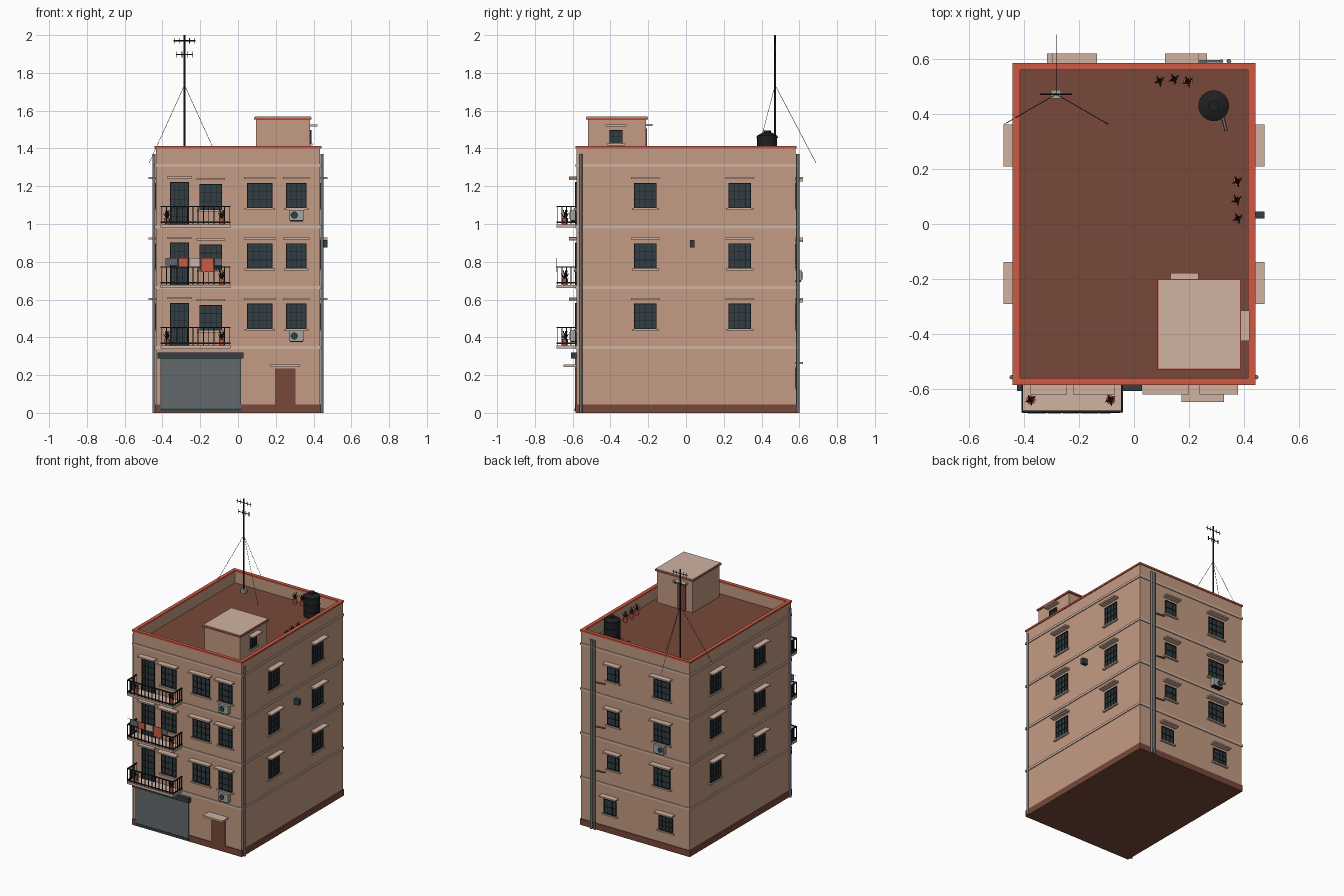
import bpy, bmesh, math
from mathutils import Vector, Matrix

if "Cube" in bpy.data.objects:
    bpy.data.objects.remove(bpy.data.objects["Cube"])


def lin(c):
    c /= 255
    return c / 12.92 if c <= 0.04045 else ((c + 0.055) / 1.055) ** 2.4


def mat(name, r, g, b):
    m = bpy.data.materials.new(name)
    m.diffuse_color = (lin(r), lin(g), lin(b), 1)
    m.use_nodes = True
    m.node_tree.nodes["Principled BSDF"].inputs["Base Color"].default_value = m.diffuse_color
    return m


WALL = mat("tan_plaster", 196, 155, 131)
LIGHT = mat("pale_concrete", 208, 179, 162)
BROWN = mat("dark_brown", 119, 72, 58)
RED = mat("terracotta", 207, 90, 68)
GREY = mat("shutter_grey", 98, 105, 108)
GLASS = mat("dark_glass", 50, 62, 68)
BLACK = mat("black_iron", 30, 32, 34)
PIPE = mat("pipe_grey", 112, 116, 117)
METAL = mat("light_grey", 165, 167, 163)
GREEN = mat("dark_leaf", 36, 48, 40)

parts = {}


def part(name, m):
    if name not in parts:
        parts[name] = (bmesh.new(), m)
    return parts[name][0]


def box(name, m, x0, x1, y0, y1, z0, z1):
    M = Matrix.Translation(((x0 + x1) / 2, (y0 + y1) / 2, (z0 + z1) / 2))
    M = M @ Matrix.Diagonal((abs(x1 - x0), abs(y1 - y0), abs(z1 - z0), 1))
    bmesh.ops.create_cube(part(name, m), size=1, matrix=M)


def rod(name, m, a, b, r1, r2=None, n=8):
    a, b = Vector(a), Vector(b)
    d = b - a
    M = Matrix.Translation((a + b) / 2) @ d.to_track_quat('Z', 'Y').to_matrix().to_4x4()
    bmesh.ops.create_cone(part(name, m), cap_ends=True, segments=n, radius1=r1,
                          radius2=r1 if r2 is None else r2, depth=d.length, matrix=M)


def ring(name, m, X, Y, t, z0, z1):
    for s in (-1, 1):
        box(name, m, -X, X, s * Y, s * (Y - t), z0, z1)
        box(name, m, s * X, s * (X - t), -Y + t, Y - t, z0, z1)


BX, BY = 0.435, 0.58


def on_wall(side, name, m, u0, u1, d0, d1, z0, z1, off=None):
    """Box on a wall: u runs along the wall, d is the distance out from it."""
    if side in ("front", "back"):
        s, o = (-1, BY) if side == "front" else (1, BY)
        o = o if off is None else off * s
        box(name, m, u0, u1, s * (o + d0), s * (o + d1), z0, z1)
    else:
        s, o = (-1, BX) if side == "left" else (1, BX)
        o = o if off is None else off * s
        box(name, m, s * (o + d0), s * (o + d1), u0, u1, z0, z1)


def window(side, u0, u1, z0, z1, nx=4, nz=3, sill=True, off=None, depth=0.04, over=0.016):
    def w(*a):
        on_wall(side, *a, off=off)
    w("window_glass", GLASS, u0, u1, -0.005, 0.003, z0, z1)
    t = 0.005
    for a, b in ((u0, u0 + t), (u1 - t, u1)):
        w("window_frames", BLACK, a, b, 0, 0.008, z0, z1)
    for a, b in ((z0, z0 + t), (z1 - t, z1)):
        w("window_frames", BLACK, u0, u1, 0, 0.008, a, b)
    for i in range(1, nx):
        u = u0 + (u1 - u0) * i / nx
        w("window_bars", BLACK, u - .0015, u + .0015, 0.002, 0.007, z0, z1)
    for i in range(1, nz):
        z = z0 + (z1 - z0) * i / nz
        w("window_bars", BLACK, u0, u1, 0.002, 0.007, z - .0015, z + .0015)
    if sill:
        w("window_sills", LIGHT, u0 - .012, u1 + .012, 0, 0.014, z0 - .01, z0)
    w("window_hoods", LIGHT, u0 - over, u1 + over, 0, depth, z1 + .02, z1 + .03)


def plant(x, y, z, h=0.075):
    rod("plant_pots", RED, (x, y, z), (x, y, z + h * .45), .012, .017, 10)
    for i in range(9):
        a = i * math.tau / 9
        r = .022 if i % 2 else .012
        rod("plant_leaves", GREEN, (x, y, z + h * .4),
            (x + r * math.cos(a), y + r * math.sin(a), z + h * (.8 if i % 2 else 1)), .005, .001, 4)


def air_con(side, u, z):
    on_wall(side, "air_conditioners", METAL, u - .04, u + .04, 0.005, .033, z, z + .055)
    on_wall(side, "air_con_brackets", BLACK, u - .035, u + .035, 0, .03, z - .006, z)
    s = -1 if side == "front" else 1
    rod("air_con_fans", GLASS, (u - .012, s * (BY + .03), z + .027),
        (u - .012, s * (BY + .036), z + .027), .02, n=12)


# Main block, plinth, storey bands, parapet and roof deck
box("main_walls", WALL, -BX, BX, -BY, BY, 0.02, 1.315)
box("plinth", BROWN, -.44, .44, -.585, .585, 0, .045)
for z in (.345, .665, .985, 1.31):
    ring("storey_bands", LIGHT, .441, .586, .02, z - .008, z + .008)
ring("parapet", WALL, BX, BY, .02, 1.31, 1.40)
ring("parapet_coping", RED, .441, .586, .026, 1.40, 1.412)
box("roof_deck", BROWN, -.418, .418, -.563, .563, 1.312, 1.322)

# Windows, balconies and wall fittings of the three upper storeys
for k in range(3):
    dz = -.32 * k
    z0, z1 = 1.085 + dz, 1.218 + dz
    window("front", -.36, -.26, .993 + dz, 1.222 + dz, 4, 5, sill=False)
    window("front", -.205, -.085, 1.075 + dz, 1.212 + dz)
    window("front", .047, .183, z0, z1)
    window("front", .255, .362, z0, z1)
    for side in ("left", "right"):
        for u in (-.215, .285):
            window(side, u - .06, u + .06, z0, z1)
    window("back", -.28, -.15, z0, z1)
    window("back", .128, .22, 1.105 + dz, 1.205 + dz, 3, 2)
    rod("waste_branches", PIPE, (.235, .592, 1.075 + dz), (.32, .592, 1.068 + dz), .005)

    # Balcony slab and railing
    zb = .998 + dz
    box("balcony_slabs", LIGHT, -.41, -.04, -.685, -BY, zb - .016, zb)
    for z in (zb + .012, zb + .095):
        box("balcony_rails", BLACK, -.41, -.04, -.685, -.678, z - .004, z + .003)
        for x in (-.41, -.047):
            box("balcony_rails", BLACK, x, x + .007, -.678, -BY, z - .004, z + .003)
    for i in range(14):
        x = -.4065 + .363 * i / 13
        box("balcony_bars", BLACK, x - .0022, x + .0022, -.684, -.679, zb, zb + .095)
    for i in range(1, 5):
        for x in (-.4065, -.0435):
            y = -.68 + .024 * i
            box("balcony_bars", BLACK, x - .0022, x + .0022, y - .0022, y + .0022, zb, zb + .095)
    plant(-.085, -.64, zb)
    if k != 1:
        plant(-.375, -.64, zb)
        air_con("front", .31, 1.02 + dz)

# Back wall: ground floor windows, air conditioner and waste pipes
window("back", -.30, -.19, .135, .24)
window("back", .15, .25, .135, .24, 3, 2)
air_con("back", -.21, .70)
rod("waste_pipes", PIPE, (.345, .592, 0), (.345, .592, 1.37), .009)
rod("waste_pipes", PIPE, (.318, .592, 0), (.318, .592, 1.37), .007)
for s in (-1, 1):
    rod("corner_downpipes", PIPE, (s * .445, -.557, 0), (s * .445, -.557, 1.37), .008)
box("meter_box", GLASS, BX, .475, .02, .045, .875, .915)

# Laundry on the middle balcony
rod("laundry_line", BLACK, (-.405, -.687, .82), (-.05, -.687, .82), .001, n=4)
for x0, x1, z0, m in ((-.385, -.32, .78, GREY), (-.315, -.265, .775, RED), (-.26, -.2, .775, LIGHT),
                      (-.195, -.13, .745, RED), (-.125, -.085, .78, GREY)):
    box("laundry_" + m.name, m, x0, x1, -.689, -.685, z0, .82)

# Ground floor shutter and entrance
box("shop_shutter", GREY, -.41, .015, -.588, -.57, .01, .29)
box("shutter_bottom_bar", GLASS, -.41, .015, -.591, -.57, .01, .022)
box("shutter_housing", GLASS, -.425, .03, -.608, -.57, .288, .32)
box("entrance_door", BROWN, .195, .305, -.587, -.57, .01, .235)
box("entrance_canopy", LIGHT, .173, .328, -.648, -.57, .243, .256)

# Stair house on the roof
box("stair_house", WALL, .095, .38, -.52, -.212, 1.315, 1.553)
box("stair_house_roof", RED, .085, .39, -.53, -.2, 1.553, 1.563)
box("stair_house_top", LIGHT, .089, .386, -.526, -.204, 1.563, 1.568)
window("right", -.405, -.335, 1.425, 1.497, 3, 2, off=.38, over=.02)
box("roof_door", BROWN, .15, .215, -.215, -.206, 1.322, 1.505)
box("roof_door_hood", LIGHT, .132, .235, -.215, -.178, 1.52, 1.53)

# Water tank with ribs, lid and outlet pipe
rod("water_tank", BLACK, (.29, .43, 1.32), (.29, .43, 1.468), .053, n=24)
rod("water_tank", BLACK, (.29, .43, 1.468), (.29, .43, 1.485), .053, .022, 24)
rod("water_tank", BLACK, (.29, .43, 1.485), (.29, .43, 1.495), .02, n=16)
for z in (1.36, 1.41, 1.46):
    rod("tank_ribs", BLACK, (.29, .43, z - .004), (.29, .43, z + .004), .056, n=24)
rod("tank_pipe", PIPE, (.32, .40, 1.335), (.335, .34, 1.335), .005)

# Roof plants
for x, y in ((.093, .52), (.147, .527), (.197, .518), (.377, .155), (.375, .087), (.379, .02)):
    plant(x, y, 1.322, .08)

# Antenna mast, cross arms and guy wires
ax, ay = -.283, .472
box("antenna_base", METAL, ax - .018, ax + .018, ay - .016, ay + .016, 1.32, 1.345)
rod("antenna_mast", BLACK, (ax, ay, 1.34), (ax, ay, 2), .005)
for z, h, n in ((1.97, .058, 5), (1.897, .045, 4)):
    rod("antenna_arms", BLACK, (ax - h, ay, z), (ax + h, ay, z), .003, n=6)
    for i in range(n):
        x = ax - h * .9 + 1.8 * h * i / (n - 1)
        rod("antenna_arms", BLACK, (x, ay, z - .015), (x, ay, z + .015), .002, n=6)
for a in (90, 210, 330):
    a = math.radians(a)
    rod("guy_wires", BLACK, (ax, ay, 1.735),
        (ax + .217 * math.cos(a), ay + .217 * math.sin(a), 1.322), .0012, n=4)

# Turn the collected parts into objects
ROUND = ("waste", "corner", "water", "tank", "antenna_mast", "plant_pots", "air_con_fans")
for name, (bm, m) in parts.items():
    me = bpy.data.meshes.new(name)
    bm.to_mesh(me)
    bm.free()
    me.materials.append(m)
    ob = bpy.data.objects.new(name, me)
    bpy.context.collection.objects.link(ob)
    if name.startswith(ROUND):
        bpy.ops.object.select_all(action='DESELECT')
        ob.select_set(True)
        bpy.context.view_layer.objects.active = ob
        bpy.ops.object.shade_smooth_by_angle(angle=math.radians(50))
